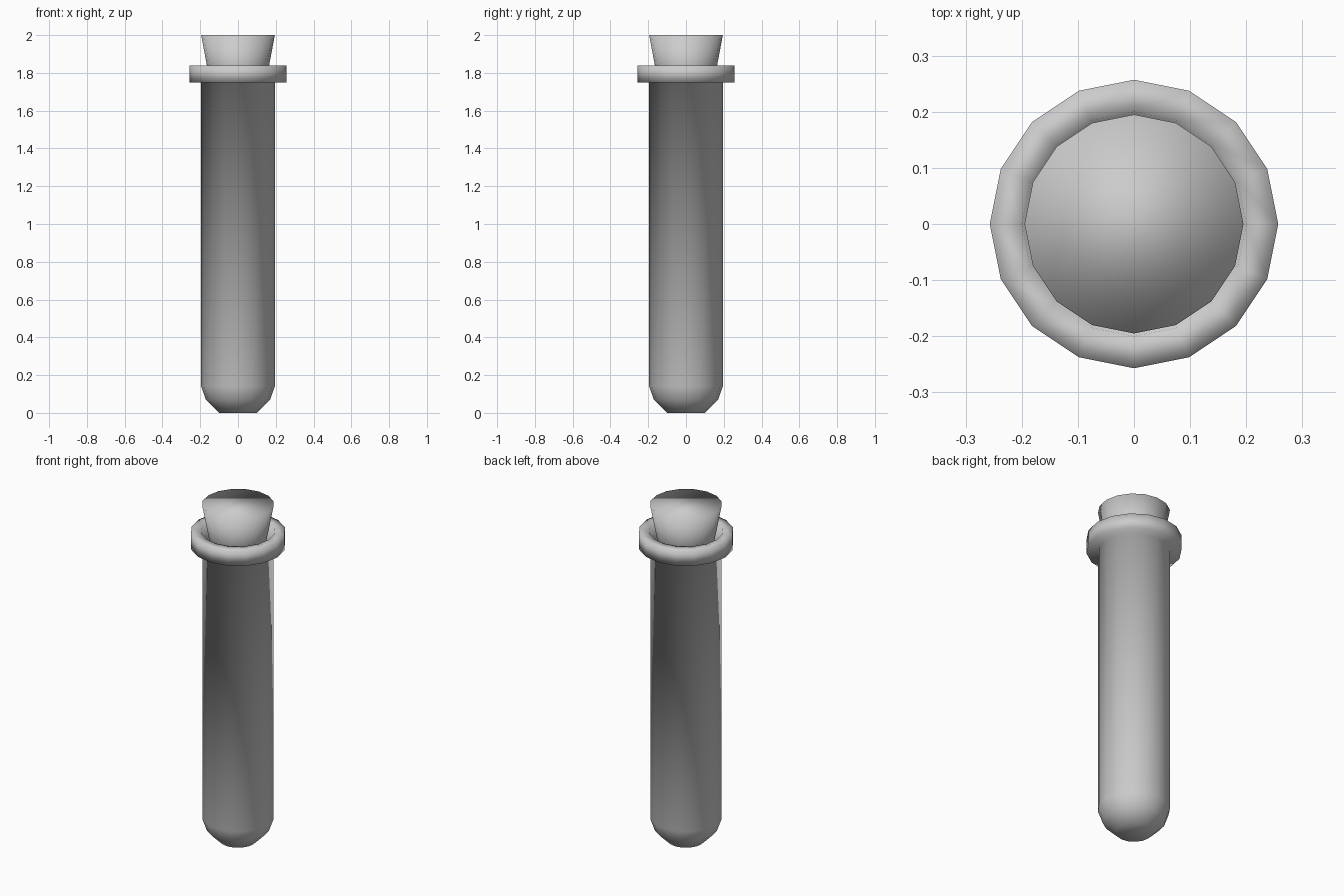
import bpy, bmesh, math

if "Cube" in bpy.data.objects:
    bpy.data.objects.remove(bpy.data.objects["Cube"])

SIDES = 16

def lathe(name, profile):
    """Revolve (radius, z) points around z, capping both ends with n-gons, shaded smooth."""
    bm = bmesh.new()
    rings = []
    for r, z in profile:
        rings.append([bm.verts.new((r * math.cos(2 * math.pi * i / SIDES),
                                    r * math.sin(2 * math.pi * i / SIDES), z))
                      for i in range(SIDES)])
    for a, b in zip(rings, rings[1:]):
        for i in range(SIDES):
            j = (i + 1) % SIDES
            bm.faces.new((a[i], a[j], b[j], b[i]))
    bm.faces.new(rings[0][::-1])
    bm.faces.new(rings[-1])
    bmesh.ops.recalc_face_normals(bm, faces=bm.faces[:])
    for f in bm.faces:
        f.smooth = True
    mesh = bpy.data.meshes.new(name)
    bm.to_mesh(mesh)
    bm.free()
    obj = bpy.data.objects.new(name, mesh)
    bpy.context.collection.objects.link(obj)
    return obj

# hollow tube with rounded base and thick rim, outside then inside
lathe("tube", [
    (0.10, 0.0), (0.17, 0.07), (0.195, 0.14), (0.195, 1.75),
    (0.257, 1.75), (0.257, 1.84),
    (0.20, 1.84), (0.175, 1.75), (0.175, 0.15), (0.15, 0.09), (0.09, 0.03),
])

# tapered stopper pushed into the mouth
lathe("stopper", [(0.135, 1.68), (0.195, 2.0)])
